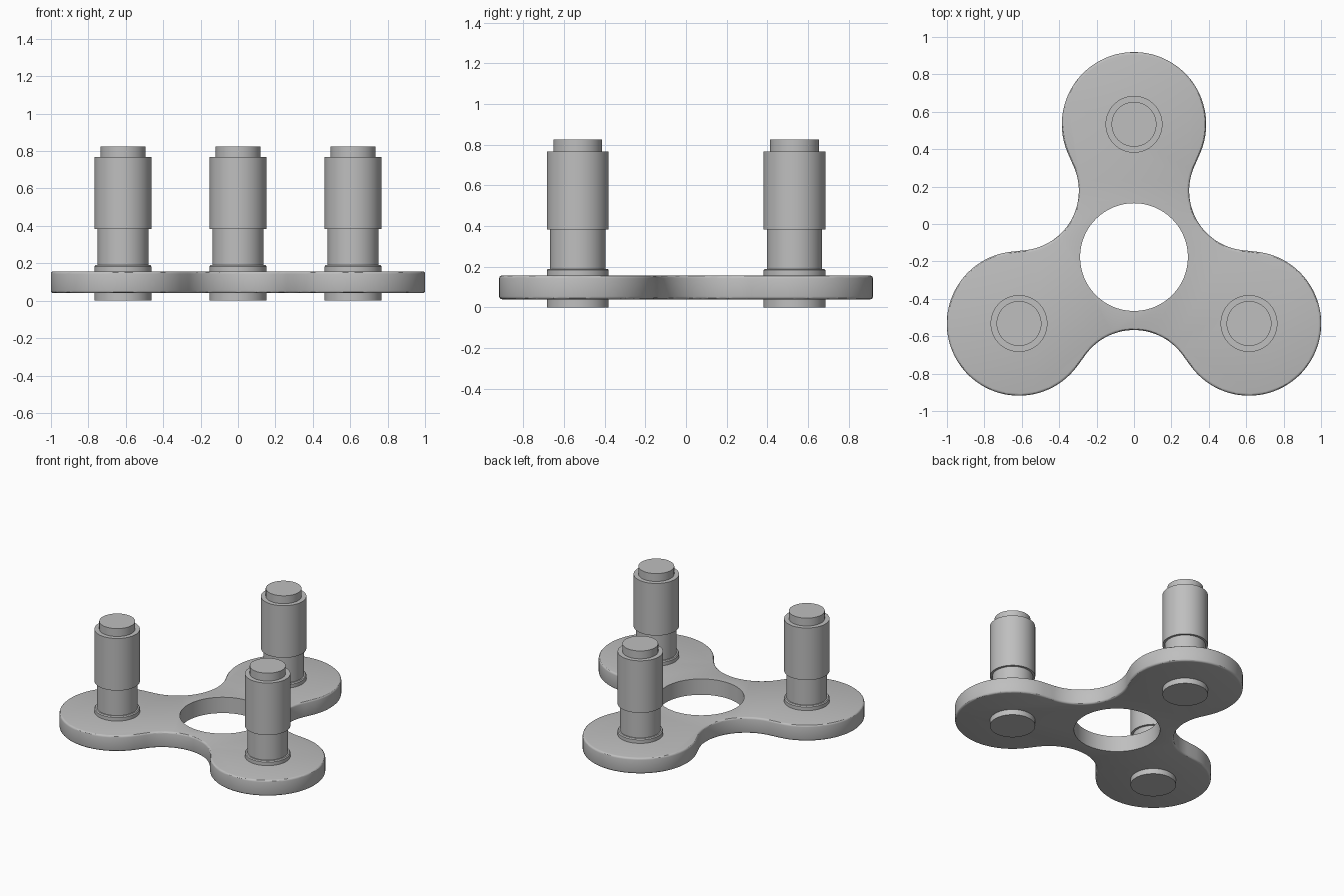
import bpy, bmesh
from math import radians, cos, sin, pi
from mathutils import Vector

cube = bpy.data.objects.get("Cube")
if cube:
    bpy.data.objects.remove(cube, do_unlink=True)

# Main dimensions
CENTRE = Vector((0, -0.177, 0))
SPREAD = 0.71           # centre to each pin
LOBE_R, WAIST_R, HOLE_R = 0.386, 0.32, 0.288
PLATE_LOW, PLATE_HIGH = 0.04, 0.157

grey = bpy.data.materials.new("plain_grey")
grey.use_nodes = True
grey.diffuse_color = (0.52, 0.52, 0.52, 1)
grey.node_tree.nodes["Principled BSDF"].inputs["Base Color"].default_value = grey.diffuse_color


def polar(angle, radius):
    return Vector((cos(angle), sin(angle), 0)) * radius


def make_object(name, bm):
    bmesh.ops.recalc_face_normals(bm, faces=bm.faces)
    mesh = bpy.data.meshes.new(name)
    bm.to_mesh(mesh)
    bm.free()
    mesh.materials.append(grey)
    obj = bpy.data.objects.new(name, mesh)
    bpy.context.collection.objects.link(obj)
    return obj


def activate(obj):
    bpy.ops.object.select_all(action='DESELECT')
    obj.select_set(True)
    bpy.context.view_layer.objects.active = obj


def smooth(obj):
    activate(obj)
    bpy.ops.object.shade_smooth_by_angle(angle=radians(30))


def prism(name, points, low, high, round_rim=0):
    """Extrude a closed outline, optionally rounding its rims."""
    bm = bmesh.new()
    base = bm.faces.new([bm.verts.new((p.x, p.y, low)) for p in points])
    top = bmesh.ops.extrude_face_region(bm, geom=[base], use_keep_orig=True)
    bmesh.ops.translate(bm, vec=(0, 0, high - low),
                        verts=[v for v in top["geom"] if isinstance(v, bmesh.types.BMVert)])
    bmesh.ops.recalc_face_normals(bm, faces=bm.faces)
    if round_rim:
        rims = [e for e in bm.edges if abs(e.verts[0].co.z - e.verts[1].co.z) < 1e-5]
        bmesh.ops.bevel(bm, geom=rims, offset=round_rim, segments=3,
                        profile=0.5, affect='EDGES')
    return make_object(name, bm)


def arc(centre, radius, start, end, steps):
    return [centre + polar(start + (end - start) * i / steps, radius)
            for i in range(steps + 1)]


# Three-lobed plate: convex lobes joined by concave waists
lobe_angles = [pi / 2 + i * 2 * pi / 3 for i in range(3)]
outline = []
for a in lobe_angles:
    half = radians(112)
    outline += arc(CENTRE + polar(a, SPREAD), LOBE_R, a - half, a + half, 56)
    mid = a + pi / 3
    half = radians(57)
    outline += arc(CENTRE + polar(mid, SPREAD), WAIST_R,
                   mid + pi + half, mid + pi - half, 32)
plate = prism("plate", outline, PLATE_LOW, PLATE_HIGH, 0.014)

# Central opening
cutter = prism("hole_cutter", arc(CENTRE, HOLE_R, 0, 2 * pi * 95 / 96, 95), -0.1, 0.3)
cutter.hide_render = True
cut = plate.modifiers.new("central_hole", 'BOOLEAN')
cut.operation = 'DIFFERENCE'
cut.solver = 'EXACT'
cut.object = cutter
activate(plate)
bpy.ops.object.modifier_apply(modifier=cut.name)
bpy.data.objects.remove(cutter, do_unlink=True)
smooth(plate)

# Stepped pins: foot, flange, neck, sleeve and tip as one turned profile
PIN_PROFILE = [(0, 0), (0.152, 0), (0.152, 0.183), (0.146, 0.19), (0.136, 0.19),
               (0.136, 0.382), (0.152, 0.382), (0.152, 0.767), (0.12, 0.767),
               (0.12, 0.825), (0, 0.825)]


def pin(name, location):
    bm = bmesh.new()
    verts = [bm.verts.new((r, 0, z)) for r, z in PIN_PROFILE]
    edges = [bm.edges.new(pair) for pair in zip(verts, verts[1:])]
    bmesh.ops.spin(bm, geom=verts + edges, cent=(0, 0, 0), axis=(0, 0, 1),
                   angle=2 * pi, steps=64)
    bmesh.ops.remove_doubles(bm, verts=bm.verts, dist=1e-4)
    obj = make_object(name, bm)
    obj.location = location
    smooth(obj)


for name, a in zip(("back_pin", "right_pin", "left_pin"), lobe_angles):
    pin(name, CENTRE + polar(a, SPREAD))
